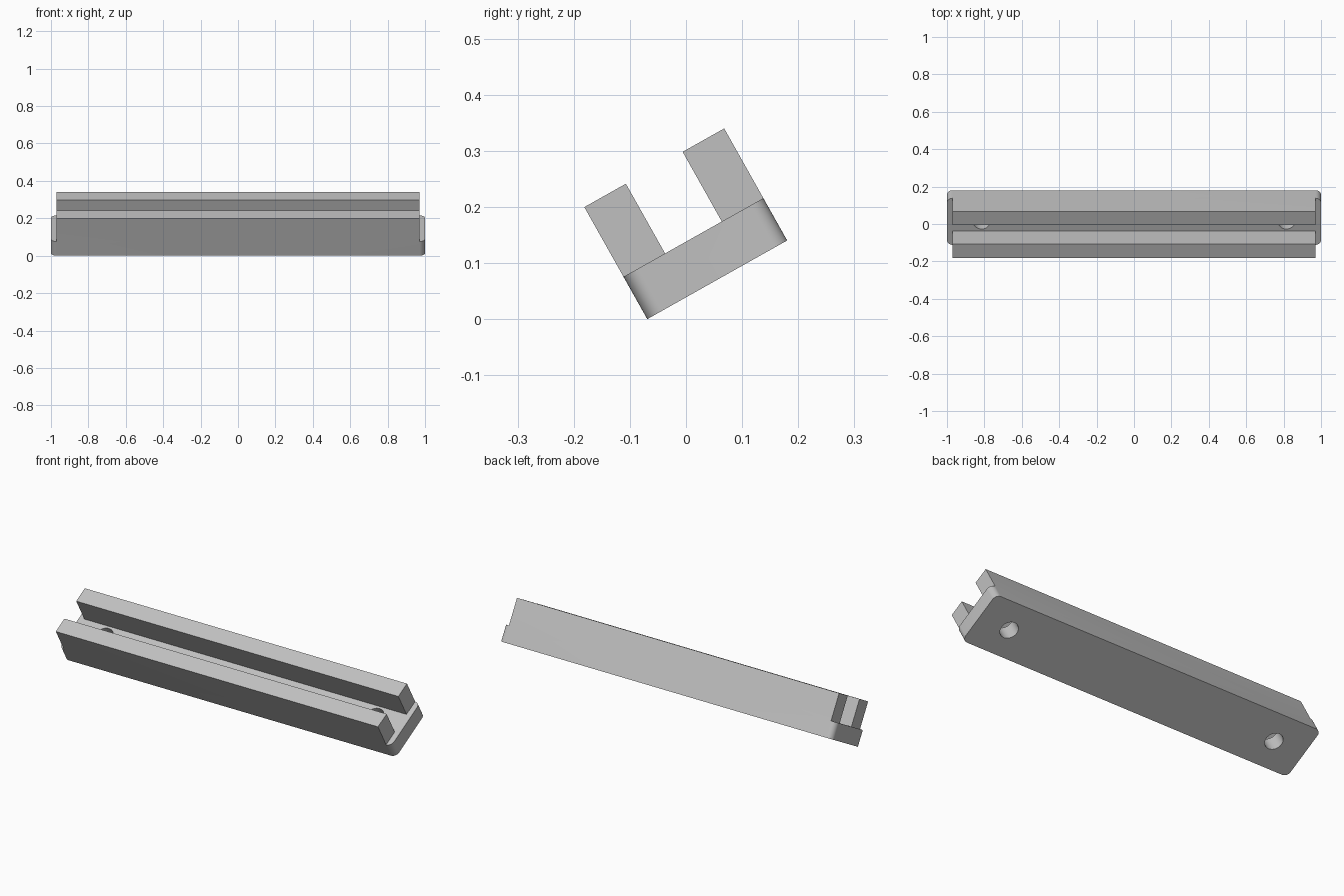
import bpy, bmesh, math
from mathutils import Matrix

if "Cube" in bpy.data.objects:
    bpy.data.objects.remove(bpy.data.objects["Cube"])

WIDTH, HEIGHT, FLOOR, WALL = 0.286, 0.229, 0.0865, 0.085
WALL_END, HOLE_X, HOLE_R, CORNER = 0.97, 0.815, 0.046, 0.03
TILT = math.atan2(0.14, 0.249)

grey = bpy.data.materials.new("plain grey")
grey.use_nodes = True
colour = (0.53, 0.53, 0.53, 1)
grey.diffuse_color = colour
grey.node_tree.nodes["Principled BSDF"].inputs["Base Color"].default_value = colour


def make_object(name, bm):
    mesh = bpy.data.meshes.new(name)
    bm.to_mesh(mesh)
    bm.free()
    obj = bpy.data.objects.new(name, mesh)
    mesh.materials.append(grey)
    bpy.context.collection.objects.link(obj)
    return obj


def box(name, x, y, z, corner=0):
    """Box from (min, max) pairs, with optional rounded upright edges."""
    bm = bmesh.new()
    bmesh.ops.create_cube(bm, size=1)
    for v in bm.verts:
        v.co = [r[1] if c > 0 else r[0] for c, r in zip(v.co, (x, y, z))]
    if corner:
        upright = [e for e in bm.edges
                   if abs(e.verts[0].co.z - e.verts[1].co.z) > 0.01]
        bmesh.ops.bevel(bm, geom=upright, offset=corner, segments=10,
                        profile=0.5, affect='EDGES')
    return make_object(name, bm)


def cylinder(name, x, y):
    bm = bmesh.new()
    bmesh.ops.create_cone(bm, cap_ends=True, segments=48, radius1=HOLE_R,
                          radius2=HOLE_R, depth=0.3,
                          matrix=Matrix.Translation((x, y, 0.05)))
    return make_object(name, bm)


# Rounded bar, built upright before tilting
channel = box("slotted_channel", (-1, 1), (0, WIDTH), (0, HEIGHT), CORNER)

# Cutters: long groove, stepped ends and bolt holes
cutters = [box("groove_cutter", (-1.2, 1.2), (WALL, WIDTH - WALL), (FLOOR, 0.5))]
for side, s in (("left", 1), ("right", -1)):
    span = sorted((s * WALL_END, s * 1.2))
    cutters.append(box(side + "_end_cutter", span, (-0.2, 0.5), (FLOOR, 0.5)))
    cutters.append(cylinder(side + "_hole_cutter", s * HOLE_X, WIDTH / 2))

bpy.ops.object.select_all(action='DESELECT')
bpy.context.view_layer.objects.active = channel
channel.select_set(True)
for cutter in cutters:
    cutter.hide_render = True
    mod = channel.modifiers.new("cut", 'BOOLEAN')
    mod.operation = 'DIFFERENCE'
    mod.solver = 'EXACT'
    mod.object = cutter
    bpy.ops.object.modifier_apply(modifier=mod.name)
for cutter in cutters:
    bpy.data.objects.remove(cutter)

# Tilt the channel onto its lower front edge
channel.data.transform(Matrix.Translation((0, -0.069, 0))
                       @ Matrix.Rotation(TILT, 4, 'X'))
bpy.ops.object.shade_smooth_by_angle(angle=math.radians(30))
